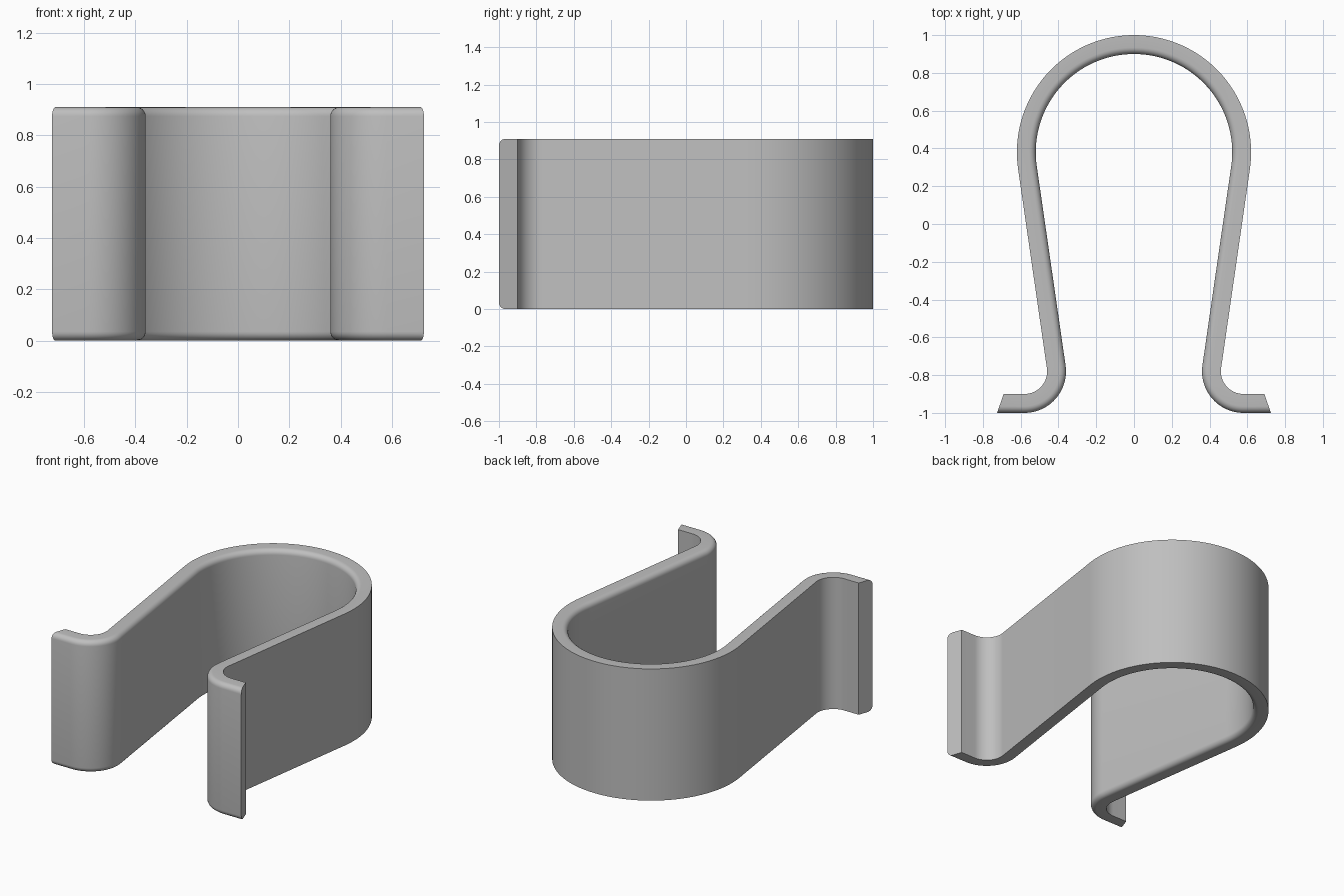
import bpy
import bmesh
from math import sin, cos, pi, atan2, acos, hypot, radians
from mathutils import Vector

cube = bpy.data.objects.get("Cube")
if cube:
    bpy.data.objects.remove(cube, do_unlink=True)

HEIGHT, THICK, FILLET = 0.91, 0.10, 0.035
BEND, BEND_R = Vector((0, 0.38)), 0.57        # large bend, midline radius
FOOT, FOOT_R = Vector((0.58, -0.78)), 0.17    # small curl at each leg end

# Leg slope that is tangent to both bends
d = FOOT - BEND
slope = atan2(-d.y, d.x) - acos((BEND_R + FOOT_R) / hypot(d.x, d.y))


def arc(centre, radius, start, end, steps, inward):
    """Stations (midline point, direction to the inner side) along an arc."""
    out = []
    for i in range(steps + 1):
        a = start + (end - start) * i / steps
        r = Vector((cos(a), sin(a)))
        out.append((centre + r * radius, r * inward))
    return out


# Half of the strip, from the back of the bend to the slanted lip end
half = arc(BEND, BEND_R, pi / 2, -slope, 36, -1)
half += arc(FOOT, FOOT_R, pi - slope, 1.5 * pi, 20, 1)
half.append((Vector((0.7075, -0.95)), Vector((0.35, -1))))
mirrored = [(Vector((-p.x, p.y)), Vector((-n.x, n.y))) for p, n in half[1:]]
stations = mirrored[::-1] + half

# Cross-section: square outer edges, rounded inner edges
section = [(0, HEIGHT), (0, 0)]
for z0, start in ((FILLET, -pi / 2), (HEIGHT - FILLET, 0)):
    for i in range(7):
        a = start + pi / 2 * i / 6
        section.append((THICK - FILLET + FILLET * cos(a), z0 + FILLET * sin(a)))

# Sweep the section along the stations
bm = bmesh.new()
rings = []
for p, n in stations:
    ring = []
    for u, z in section:
        q = p + n * (u - THICK / 2)
        ring.append(bm.verts.new((q.x, q.y, z)))
    rings.append(ring)
count = len(section)
for r0, r1 in zip(rings, rings[1:]):
    for i in range(count):
        j = (i + 1) % count
        bm.faces.new((r0[i], r0[j], r1[j], r1[i]))
bm.faces.new(rings[0])
bm.faces.new(rings[-1])
bmesh.ops.recalc_face_normals(bm, faces=bm.faces)

mesh = bpy.data.meshes.new("spring_clip")
bm.to_mesh(mesh)
bm.free()
clip = bpy.data.objects.new("spring_clip", mesh)
bpy.context.collection.objects.link(clip)

# Plain grey finish
grey = bpy.data.materials.new("grey")
grey.use_nodes = True
colour = (0.52, 0.52, 0.52, 1)
grey.diffuse_color = colour
grey.node_tree.nodes["Principled BSDF"].inputs["Base Color"].default_value = colour
mesh.materials.append(grey)

bpy.ops.object.select_all(action="DESELECT")
clip.select_set(True)
bpy.context.view_layer.objects.active = clip
bpy.ops.object.shade_smooth_by_angle(angle=radians(30))
